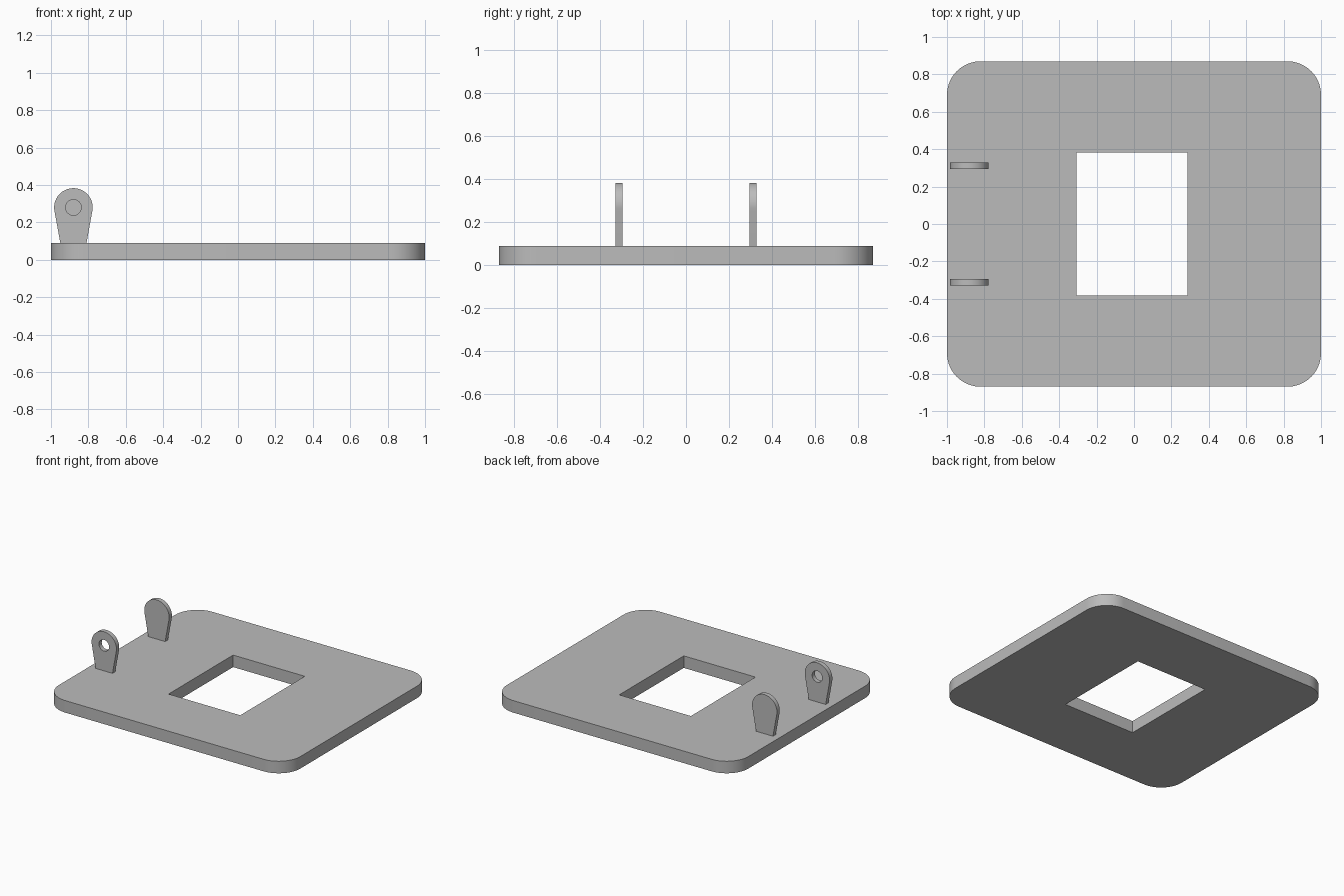
import bpy
import bmesh
from math import sin, cos, atan2, acos, hypot, radians, pi
from mathutils import Vector

cube = bpy.data.objects.get("Cube")
if cube:
    bpy.data.objects.remove(cube, do_unlink=True)

grey = bpy.data.materials.new("Plain grey")
grey.use_nodes = True
colour = (0.5, 0.5, 0.5, 1)
grey.diffuse_color = colour
grey.node_tree.nodes["Principled BSDF"].inputs["Base Color"].default_value = colour


def arc(cx, cy, r, start, end, steps):
    """Points on an arc, both ends included."""
    angles = [start + (end - start) * i / steps for i in range(steps + 1)]
    return [(cx + r * cos(a), cy + r * sin(a)) for a in angles]


def extruded_part(name, loops, origin, u, v, depth):
    """Fill an outline and its holes in the u/v plane, then extrude by depth."""
    bm = bmesh.new()
    edges = []
    for loop in loops:
        verts = [bm.verts.new(Vector(origin) + Vector(u) * a + Vector(v) * b)
                 for a, b in loop]
        edges += [bm.edges.new((p, q)) for p, q in zip(verts, verts[1:] + verts[:1])]
    bmesh.ops.triangle_fill(bm, edges=edges, use_beauty=True)
    result = bmesh.ops.extrude_face_region(bm, geom=bm.faces[:], use_keep_orig=True)
    moved = [g for g in result["geom"] if isinstance(g, bmesh.types.BMVert)]
    bmesh.ops.translate(bm, verts=moved, vec=depth)
    bmesh.ops.recalc_face_normals(bm, faces=bm.faces[:])
    mesh = bpy.data.meshes.new(name)
    bm.to_mesh(mesh)
    bm.free()
    mesh.materials.append(grey)
    obj = bpy.data.objects.new(name, mesh)
    bpy.context.collection.objects.link(obj)
    bpy.ops.object.select_all(action="DESELECT")
    obj.select_set(True)
    bpy.context.view_layer.objects.active = obj
    bpy.ops.object.shade_smooth_by_angle(angle=radians(30))
    return obj


# Base plate: rounded rectangle with a rectangular window
half_x, half_y, corner, thick = 1.0, 0.87, 0.18, 0.09
outline = []
for i, (sx, sy) in enumerate([(1, 1), (-1, 1), (-1, -1), (1, -1)]):
    outline += arc(sx * (half_x - corner), sy * (half_y - corner), corner,
                   i * pi / 2, (i + 1) * pi / 2, 16)
window = [(-0.308, -0.382), (0.286, -0.382), (0.286, 0.382), (-0.308, 0.382)]
extruded_part("base_plate", [outline, window], (0, 0, 0),
              (1, 0, 0), (0, 1, 0), (0, 0, thick))

# Lugs: round head with sides running tangentially down to a narrower foot
head_r, foot, rise, lug_thick = 0.103, 0.07, 0.19, 0.033
tilt = atan2(rise, foot) - acos(head_r / hypot(foot, rise))
lug = arc(0, 0, head_r, -tilt, pi + tilt, 40) + [(-foot, -rise), (foot, -rise)]
pin_hole = arc(0, 0, 0.042, 0, 2 * pi, 32)[:-1]

# Only the front lug is pierced
for name, y, loops in (("front_lug", -0.328, [lug, pin_hole]),
                       ("back_lug", 0.295, [lug])):
    extruded_part(name, loops, (-0.88, y, thick + rise),
                  (1, 0, 0), (0, 0, 1), (0, lug_thick, 0))
